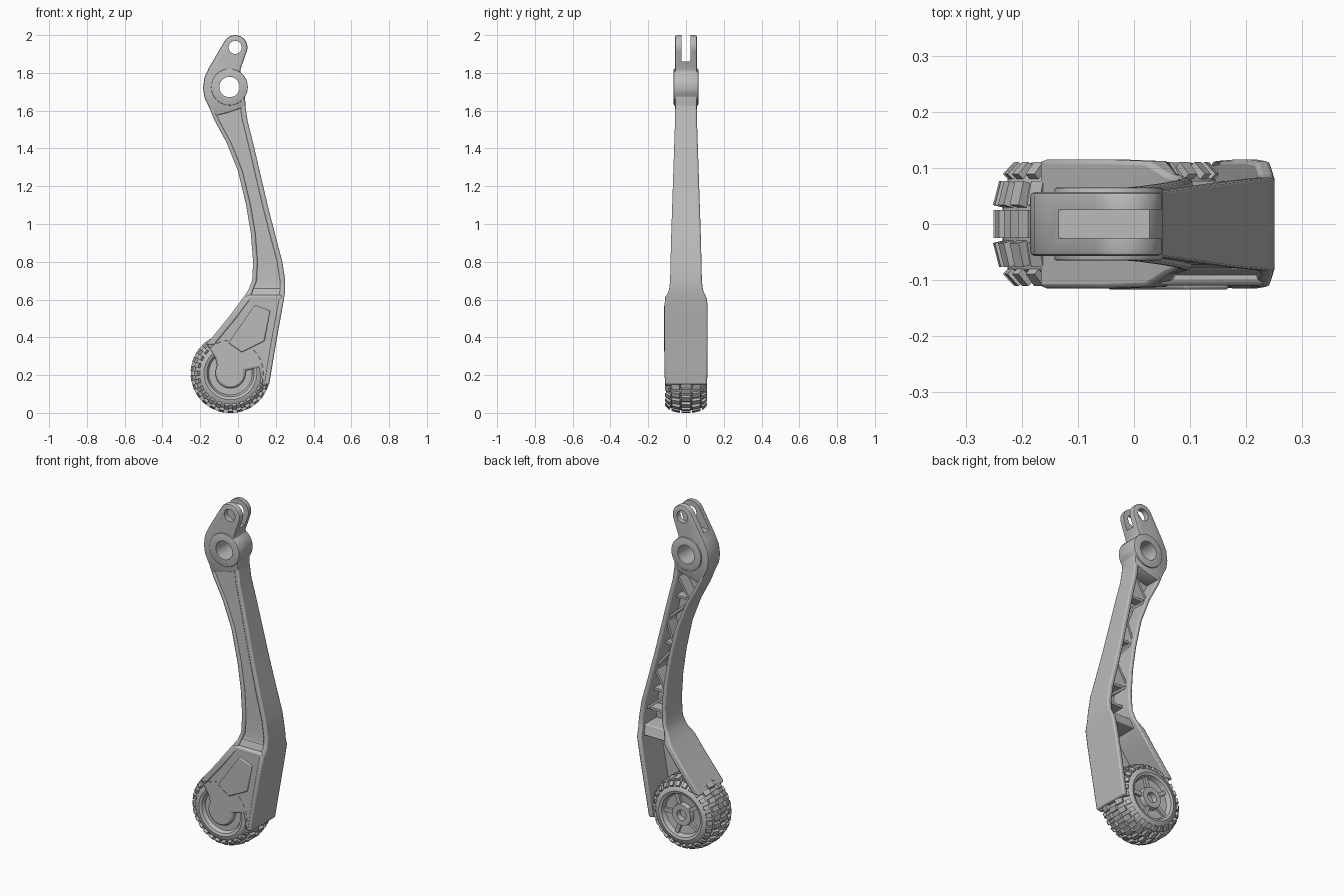
import bpy, bmesh, math
from mathutils import Matrix, Vector

if "Cube" in bpy.data.objects:
    bpy.data.objects.remove(bpy.data.objects["Cube"])

grey = bpy.data.materials.new("plain grey")
grey.use_nodes = True
GREY = (0.5, 0.5, 0.5, 1)
grey.diffuse_color = GREY
grey.node_tree.nodes["Principled BSDF"].inputs["Base Color"].default_value = GREY
parts = []


def finish(name, bm, bevel=0.0, segments=2):
    bmesh.ops.recalc_face_normals(bm, faces=bm.faces)
    mesh = bpy.data.meshes.new(name)
    bm.to_mesh(mesh)
    bm.free()
    mesh.materials.append(grey)
    ob = bpy.data.objects.new(name, mesh)
    bpy.context.collection.objects.link(ob)
    if bevel:
        mod = ob.modifiers.new("soft edges", "BEVEL")
        mod.width, mod.segments, mod.limit_method = bevel, segments, "ANGLE"
    parts.append(ob)
    return ob


def prism(name, outline, y0, y1, bevel=0.0):
    """Outline in x, z pushed from y0 to y1."""
    bm = bmesh.new()
    face = bm.faces.new([bm.verts.new((x, y0, z)) for x, z in outline])
    out = bmesh.ops.extrude_face_region(bm, geom=[face])["geom"]
    verts = [v for v in out if isinstance(v, bmesh.types.BMVert)]
    bmesh.ops.translate(bm, verts=verts, vec=(0, y1 - y0, 0))
    return finish(name, bm, bevel)


def arc(cx, cz, r, a0, a1, n):
    angles = [math.radians(a0 + (a1 - a0) * i / n) for i in range(n + 1)]
    return [(cx + r * math.cos(a), cz + r * math.sin(a)) for a in angles]


def strip(name, zs, left, right, back, front, bevel=0.0):
    """Rectangular sections stacked along z."""
    bm = bmesh.new()
    rings = []
    for z in zs:
        l, r, b, f = left(z), right(z), back(z), front(z)
        rings.append([bm.verts.new((x, y, z)) for x, y in ((l, f), (r, f), (r, b), (l, b))])
    for p, q in zip(rings, rings[1:]):
        for i in range(4):
            j = (i + 1) % 4
            bm.faces.new((p[i], p[j], q[j], q[i]))
    bm.faces.new(rings[0])
    bm.faces.new(rings[-1])
    return finish(name, bm, bevel)


# Leg outline by height: z, left edge, right edge, half width
rows = [(1.66, -.17, .035, .056), (1.55, -.125, .05, .058), (1.43, -.06, .08, .062),
        (1.28, 0, .115, .067), (1.1, .043, .157, .073), (.95, .068, .195, .078),
        (.8, .08, .235, .082), (.7, .075, .25, .084), (.65, .055, .25, .09),
        (.6, .02, .243, .112), (.5, -.055, .225, .115), (.36, -.17, .2, .115),
        (.15, -.17, .165, .112)]


def at(z, k):
    for a, b in zip(rows, rows[1:]):
        if z >= b[0] - 1e-6:
            return a[k] + (b[k] - a[k]) * (a[0] - z) / (a[0] - b[0])
    return rows[-1][k]


def left_edge(z): return at(z, 1)
def right_edge(z): return at(z, 2)
def half(z): return at(z, 3)


heights = [r[0] for r in rows]
upper = [z for z in heights if z >= .6]

# Spine and inner flange run along both edges, web closes the front
strip("spine", heights, lambda z: right_edge(z) - .028, right_edge, half, lambda z: -half(z), .008)
strip("inner_flange", heights[:-1], left_edge, lambda z: left_edge(z) + (.024 if z > .62 else .045),
      half, lambda z: -half(z), .008)
strip("front_web", upper, lambda z: left_edge(z) + .01, lambda z: right_edge(z) - .01,
      lambda z: -half(z) * .5, lambda z: -half(z) * .88)
strip("knee_block", [.66, .63, .6], lambda z: left_edge(z) + .01, lambda z: right_edge(z) - .01,
      lambda z: half(z) * .7, lambda z: -half(z) * .9, .006)

# Zigzag stiffening ribs in the open back
levels = [1.58, 1.44, 1.3, 1.15, 1.0, .86, .74]
for i, (za, zb) in enumerate(zip(levels, levels[1:])):
    ea, eb = (left_edge, right_edge) if i % 2 else (right_edge, left_edge)
    sa = 1 if i % 2 else -1
    a = Vector((ea(za) + sa * .012, za))
    b = Vector((eb(zb) - sa * .012, zb))
    n = (b - a).orthogonal().normalized() * .007
    prism("diagonal_rib", [tuple(p) for p in (a + n, b + n, b - n, a - n)],
          -half(za) * .6, half(za) * .65)
for z in (1.44, 1.15, .86, .74):
    strip("cross_rib", [z + .007, z - .007], lambda z: left_edge(z) + .012,
          lambda z: right_edge(z) - .012, lambda z: half(z) * .3, lambda z: -half(z) * .6)

# Pivot head with forked lug
lug, hub = (-.015, 1.935), (-.045, 1.725)
head_outline = arc(*lug, .065, -20, 150, 14) + [(-.155, 1.825), (-.178, 1.775), (-.185, 1.72),
    (-.178, 1.67), (-.13, 1.57), (-.05, 1.59), (.04, 1.62), (.037, 1.68)] \
    + arc(*hub, .097, -20, 55, 8) + [(.015, 1.825)]
head = prism("pivot_head", head_outline, -.057, .057, .008)
boss = prism("pivot_boss", arc(*hub, .097, 0, 348.75, 31), -.065, .065, .004)


def cut(target, outline, y0, y1):
    cutter = prism("cutter", outline, y0, y1)
    parts.remove(cutter)
    cutter.hide_render = True
    mod = target.modifiers.new("cut", "BOOLEAN")
    mod.operation, mod.solver, mod.object = "DIFFERENCE", "EXACT", cutter
    bpy.context.view_layer.objects.active = target
    for m in [m.name for m in target.modifiers]:
        bpy.ops.object.modifier_apply(modifier=m)
    bpy.data.objects.remove(cutter)


for ob in (head, boss):
    cut(ob, arc(*hub, .054, 0, 345, 23), -.2, .2)
cut(head, arc(*lug, .035, 0, 340, 17), -.2, .2)
cut(head, [(-.3, 1.86), (.2, 1.86), (.2, 2.1), (-.3, 2.1)], -.025, .025)

# Wheel cover on the front, wrapping down to the axle
axle = (-.04, .21)
cover = [(.05, .625), (.235, .625), (.232, .55), (.198, .37), (.163, .15), (.13, .14), (.11, .24)] \
    + arc(*axle, .08, 10, -210, 14) + [(-.12, .29), (-.165, .36), (-.055, .5)]
prism("wheel_cover", cover, -.11, -.07, .012)
prism("cover_panel", [(.09, .57), (.17, .54), (.14, .38), (.02, .32), (-.05, .37)], -.117, -.1, .006)


# Wheel body turned around the axle
SIDES = 48
profile = [(0, -.09), (.06, -.09), (.065, -.08), (.115, -.08), (.125, -.1), (.14, -.106),
           (.165, -.1), (.185, -.08), (.194, -.04), (.194, .04), (.185, .08), (.165, .102),
           (.14, .11), (.125, .105), (.115, .08), (.065, .075), (.06, .1), (.03, .1),
           (.028, .07), (0, .07)]
place = Matrix.Translation((axle[0], 0, axle[1]))
bm = bmesh.new()
line = [bm.verts.new((r, y, 0)) for r, y in profile]
edges = [bm.edges.new(pair) for pair in zip(line, line[1:])]
bmesh.ops.spin(bm, geom=line + edges, cent=(0, 0, 0), axis=(0, 1, 0),
               angle=math.tau, steps=SIDES)
bmesh.ops.remove_doubles(bm, verts=bm.verts, dist=.0002)
bmesh.ops.transform(bm, matrix=place, verts=bm.verts)
finish("wheel", bm)


def ring(name, count, radius, y, size, tilt=0, offset=0):
    """Blocks repeated around the axle; size is radial, across, along."""
    bm = bmesh.new()
    for i in range(count):
        m = place @ Matrix.Rotation(math.tau * (i + offset) / count, 4, "Y") \
            @ Matrix.Translation((radius, y, 0)) @ Matrix.Rotation(tilt, 4, "Z") \
            @ Matrix.Diagonal((*size, 1))
        bmesh.ops.create_cube(bm, size=1, matrix=m)
    finish(name, bm)


# Tread blocks, staggered row by row
ring("centre_tread", 26, .198, 0, (.024, .05, .026))
for side in (-1, 1):
    ring("side_tread", 26, .193, side * .052, (.026, .044, .028), side * .25, .5)
    ring("shoulder_tread", 26, .172, side * .089, (.032, .03, .024), side * .75)
# Rim spokes on the open side
ring("rim_spoke", 5, .09, .08, (.07, .024, .022))

bpy.ops.object.select_all(action="DESELECT")
for ob in parts:
    ob.select_set(True)
bpy.context.view_layer.objects.active = parts[0]
bpy.ops.object.shade_smooth_by_angle(angle=math.radians(32))
